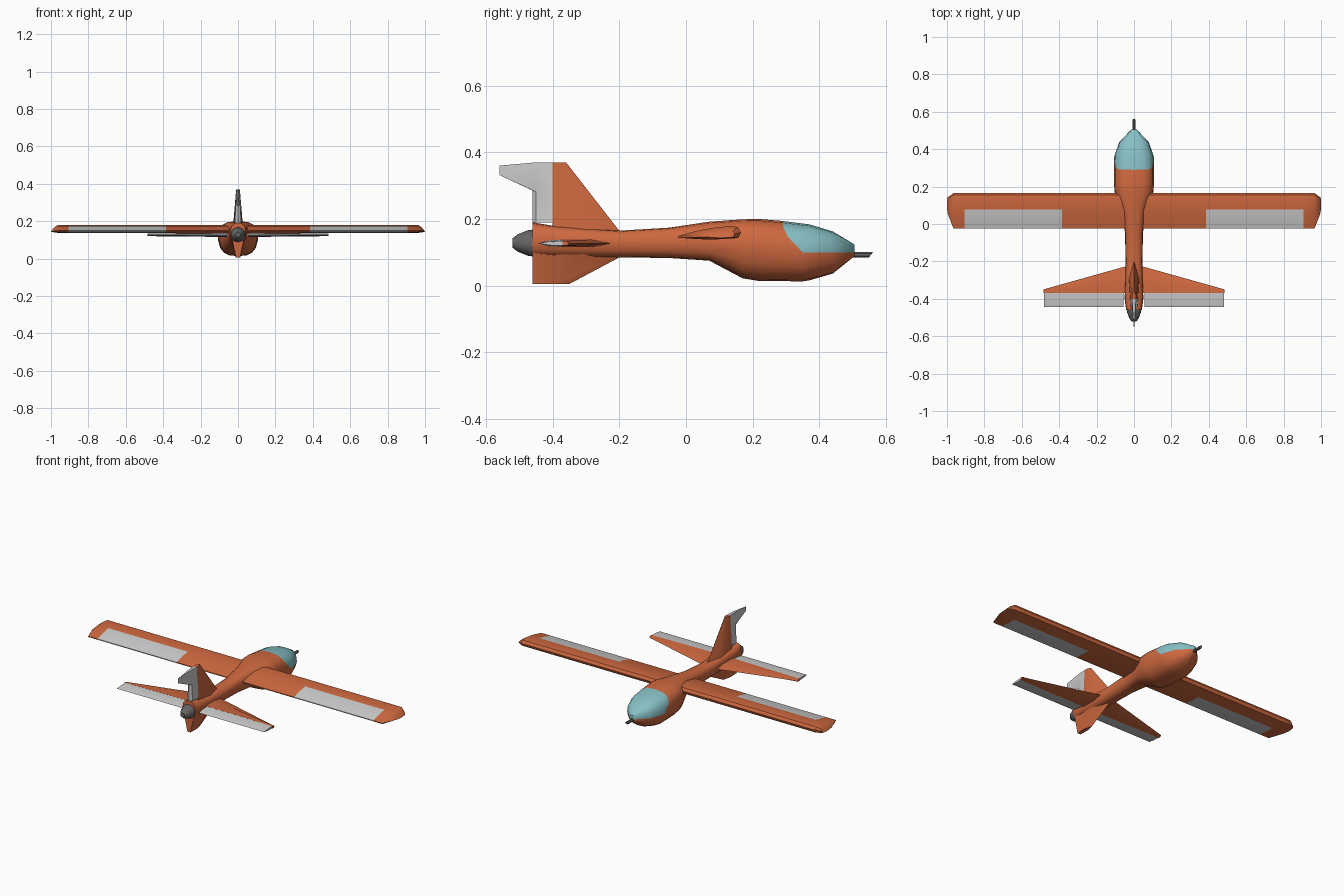
import bpy, bmesh, math

if "Cube" in bpy.data.objects:
    bpy.data.objects.remove(bpy.data.objects["Cube"])


def material(name, rgb):
    m = bpy.data.materials.new(name)
    m.diffuse_color = (*rgb, 1)
    m.use_nodes = True
    m.node_tree.nodes["Principled BSDF"].inputs["Base Color"].default_value = m.diffuse_color
    return m


ORANGE = material("orange_paint", (0.62, 0.14, 0.05))
TEAL = material("teal_glass", (0.24, 0.52, 0.55))
LIGHT = material("light_grey", (0.62, 0.62, 0.62))
DARK = material("dark_grey", (0.13, 0.13, 0.13))


def loft(name, rings, mats, pick=None, angle=35):
    """Skin equal-length rings of points, capped; pick(ring, side) chooses the material slot."""
    bm = bmesh.new()
    vs = [[bm.verts.new(p) for p in r] for r in rings]
    n = len(rings[0])
    for i in range(len(vs) - 1):
        for j in range(n):
            k = (j + 1) % n
            f = bm.faces.new((vs[i][j], vs[i][k], vs[i + 1][k], vs[i + 1][j]))
            f.material_index = pick(i, j) if pick else 0
    bm.faces.new(vs[0])
    last = bm.faces.new(vs[-1])
    last.material_index = pick(len(vs) - 2, 1) if pick else 0
    bmesh.ops.recalc_face_normals(bm, faces=bm.faces)
    me = bpy.data.meshes.new(name)
    bm.to_mesh(me)
    bm.free()
    for m in mats:
        me.materials.append(m)
    ob = bpy.data.objects.new(name, me)
    bpy.context.collection.objects.link(ob)
    bpy.context.view_layer.objects.active = ob
    ob.select_set(True)
    bpy.ops.object.shade_smooth_by_angle(angle=math.radians(angle))
    ob.select_set(False)
    return ob


# Fuselage: y, half width, bottom z, waist z, top z
STATIONS = [
    (-0.46, 0.042, 0.088, 0.13, 0.190), (-0.40, 0.050, 0.085, 0.13, 0.180),
    (-0.20, 0.045, 0.085, 0.125, 0.165), (-0.05, 0.048, 0.083, 0.125, 0.174),
    (0.07, 0.062, 0.075, 0.125, 0.192), (0.17, 0.104, 0.022, 0.12, 0.199),
    (0.22, 0.107, 0.014, 0.115, 0.200), (0.29, 0.107, 0.013, 0.10, 0.194),
    (0.37, 0.103, 0.016, 0.10, 0.184), (0.44, 0.078, 0.036, 0.10, 0.163),
    (0.505, 0.014, 0.088, 0.10, 0.124)]
SIDES = 16
CANOPY = 7


def fuselage_ring(i):
    y, w, lo, mid, hi = STATIONS[i]
    ring = []
    for k in range(SIDES):
        a = 2 * math.pi * k / SIDES
        c, s = math.cos(a), math.sin(a)
        x = w * math.copysign(abs(c) ** 0.72, c)
        h = math.copysign(abs(s) ** 0.72, s)
        z = mid + h * ((hi - mid) if h > 0 else (mid - lo))
        if h < 0:
            x *= 1 + 0.12 * h
        # the canopy's rear edge curves forward towards its sill
        dy = 0.06 * (1 - max(h, 0)) ** 2 if i == CANOPY else 0
        ring.append((x, y + dy, z))
    return ring


loft("fuselage_and_canopy", [fuselage_ring(i) for i in range(len(STATIONS))], [ORANGE, TEAL],
     lambda i, j: int(i >= CANOPY and j < SIDES // 2), 50)

# Main wing with inset ailerons: profile as (y, z), aileron hinge at y = 0.08
PROFILE = [(-0.025, 0.144), (-0.025, 0.149), (0.03, 0.164), (0.078, 0.173), (0.13, 0.179),
           (0.155, 0.176), (0.165, 0.160), (0.157, 0.143), (0.078, 0.138), (0.03, 0.140)]


def wing_ring(x):
    return [(x, y, z) for y, z in PROFILE]


def tip_ring(side):
    return [(side * (0.985 + 0.015 * (0.178 - z) / 0.04), 0.06 + (y + 0.025) * 0.45,
             0.143 + (z - 0.138) * 0.55) for y, z in PROFILE]


xs = [-0.965, -0.905, -0.385, 0, 0.385, 0.905, 0.965]
loft("wing_and_ailerons", [tip_ring(-1)] + [wing_ring(x) for x in xs] + [tip_ring(1)],
     [ORANGE, LIGHT], lambda i, j: int(i in (2, 5) and j in (0, 1, 2, 8, 9)))


# Tailplane: swept leading edge, straight hinge line
def stab_ring(x, lead, t):
    z = 0.127
    return [(x, -0.37, z - t), (x, -0.37, z + t), (x, -0.37 + (lead + 0.37) * 0.6, z + t),
            (x, lead, z), (x, -0.37 + (lead + 0.37) * 0.6, z - t)]


loft("tailplane", [stab_ring(-0.485, -0.35, 0.007), stab_ring(0, -0.214, 0.012),
                   stab_ring(0.485, -0.35, 0.007)], [ORANGE])


# Elevators
def elevator_ring(x, t):
    return [(x, -0.37, 0.127 - t), (x, -0.37, 0.127 + t), (x, -0.41, 0.127 + t * 0.8),
            (x, -0.445, 0.127), (x, -0.41, 0.127 - t * 0.8)]


for name, s in (("left_elevator", -1), ("right_elevator", 1)):
    loft(name, [elevator_ring(s * 0.055, 0.011), elevator_ring(s * 0.482, 0.007)], [LIGHT])


# Upright surfaces: tapered front, square back
def fin_ring(z, front, back, t, t_back):
    m = front + (back - front) * 0.45
    return [(0, front, z), (t, m, z), (t_back, back, z), (-t_back, back, z), (-t, m, z)]


loft("tail_fin", [fin_ring(0.13, -0.173, -0.40, 0.030, 0.024),
                  fin_ring(0.37, -0.36, -0.40, 0.010, 0.010)], [ORANGE])
loft("lower_fin", [fin_ring(0.12, -0.134, -0.46, 0.040, 0.036),
                   fin_ring(0.005, -0.35, -0.46, 0.012, 0.010)], [ORANGE])


# Rudder with a swept-back horn at the top
def rudder_ring(z, back, top, t):
    return [(t, -0.40, z), (t * 0.8, -0.45, z), (0, back, top), (-t * 0.8, -0.45, z), (-t, -0.40, z)]


loft("rudder", [rudder_ring(0.19, -0.46, 0.19, 0.021), rudder_ring(0.283, -0.46, 0.285, 0.015),
                rudder_ring(0.30, -0.56, 0.332, 0.014), rudder_ring(0.37, -0.56, 0.36, 0.010)], [LIGHT])


# Round parts along y
def circle(y, r, z, n):
    return [(r * math.cos(2 * math.pi * (k + 0.5) / n), y, z + r * math.sin(2 * math.pi * (k + 0.5) / n))
            for k in range(n)]


loft("tail_spinner", [circle(-0.455, 0.041, 0.128, 10), circle(-0.475, 0.038, 0.128, 10),
                      circle(-0.505, 0.026, 0.128, 10), circle(-0.52, 0.014, 0.128, 10)], [DARK])
probe = [circle(0.48, 0.009, 0.093, 8), circle(0.555, 0.009, 0.093, 8)]
probe[1] = [(x, y + (z - 0.093) * 0.8, z) for x, y, z in probe[1]]
loft("nose_probe", probe, [DARK])
